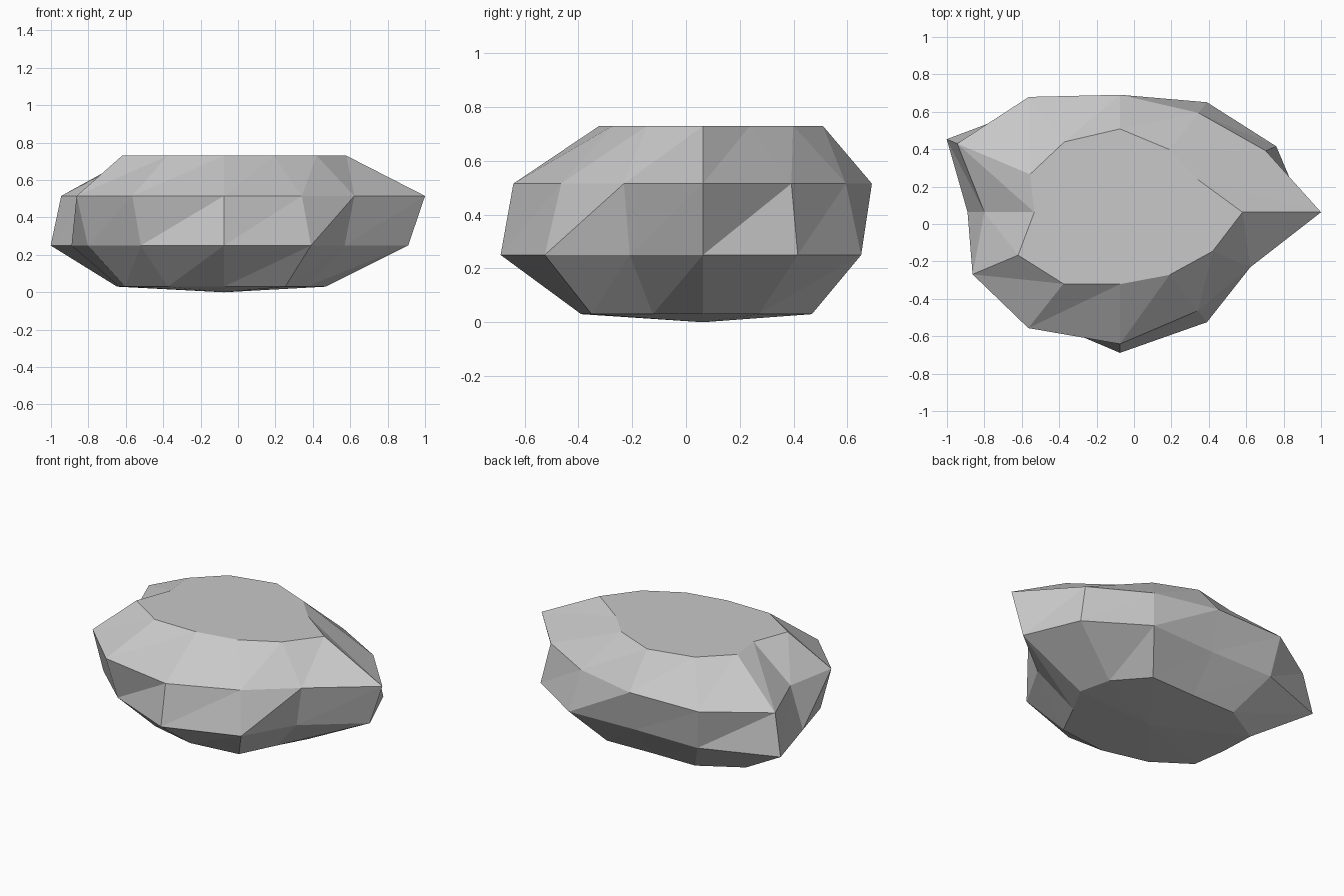
import bpy, bmesh, math

if "Cube" in bpy.data.objects:
    bpy.data.objects.remove(bpy.data.objects["Cube"])

SIDES = 12
CX, CY, SQUASH = -0.075, 0.063, 0.73   # rock axis and depth squash

# Each ring: height, then radius every 30 degrees counter-clockwise from +x
RINGS = [
    (0.03, [0.545, 0.57, 0.64, 0.54, 0.62, 0.66, 0.56, 0.61, 0.60, 0.62, 0.655, 0.51]),
    (0.25, [0.985, 0.965, 0.93, 0.78, 0.90, 1.07, 0.815, 0.84, 0.89, 1.03, 0.93, 0.745]),
    (0.515, [1.075, 0.90, 0.84, 0.86, 0.975, 1.005, 0.725, 0.91, 0.98, 0.965, 0.833, 0.805]),
    (0.73, [0.655, 0.48, 0.53, 0.61, 0.595, 0.555, 0.458, 0.629, 0.605, 0.527, 0.53, 0.572]),
]

bm = bmesh.new()


def ring(z, radii):
    step = math.tau / SIDES
    return [bm.verts.new((CX + r * math.cos(i * step),
                          CY + r * SQUASH * math.sin(i * step), z))
            for i, r in enumerate(radii)]


rings = [ring(z, radii) for z, radii in RINGS]
bottom = bm.verts.new((CX, CY, 0))
top = bm.verts.new((CX, CY, 0.73))

# Side facets between neighbouring rings
for low, high in zip(rings, rings[1:]):
    for i in range(SIDES):
        j = (i + 1) % SIDES
        bm.faces.new((low[i], low[j], high[j]))
        bm.faces.new((low[i], high[j], high[i]))

# Flat top and shallow pointed underside
for i in range(SIDES):
    j = (i + 1) % SIDES
    bm.faces.new((rings[-1][i], rings[-1][j], top))
    bm.faces.new((rings[0][j], rings[0][i], bottom))

bmesh.ops.recalc_face_normals(bm, faces=bm.faces)
mesh = bpy.data.meshes.new("rock")
bm.to_mesh(mesh)
bm.free()

stone = bpy.data.materials.new("stone grey")
stone.diffuse_color = (0.58, 0.58, 0.58, 1)
stone.use_nodes = True
stone.node_tree.nodes["Principled BSDF"].inputs["Base Color"].default_value = stone.diffuse_color
mesh.materials.append(stone)
bpy.context.collection.objects.link(bpy.data.objects.new("rock", mesh))
